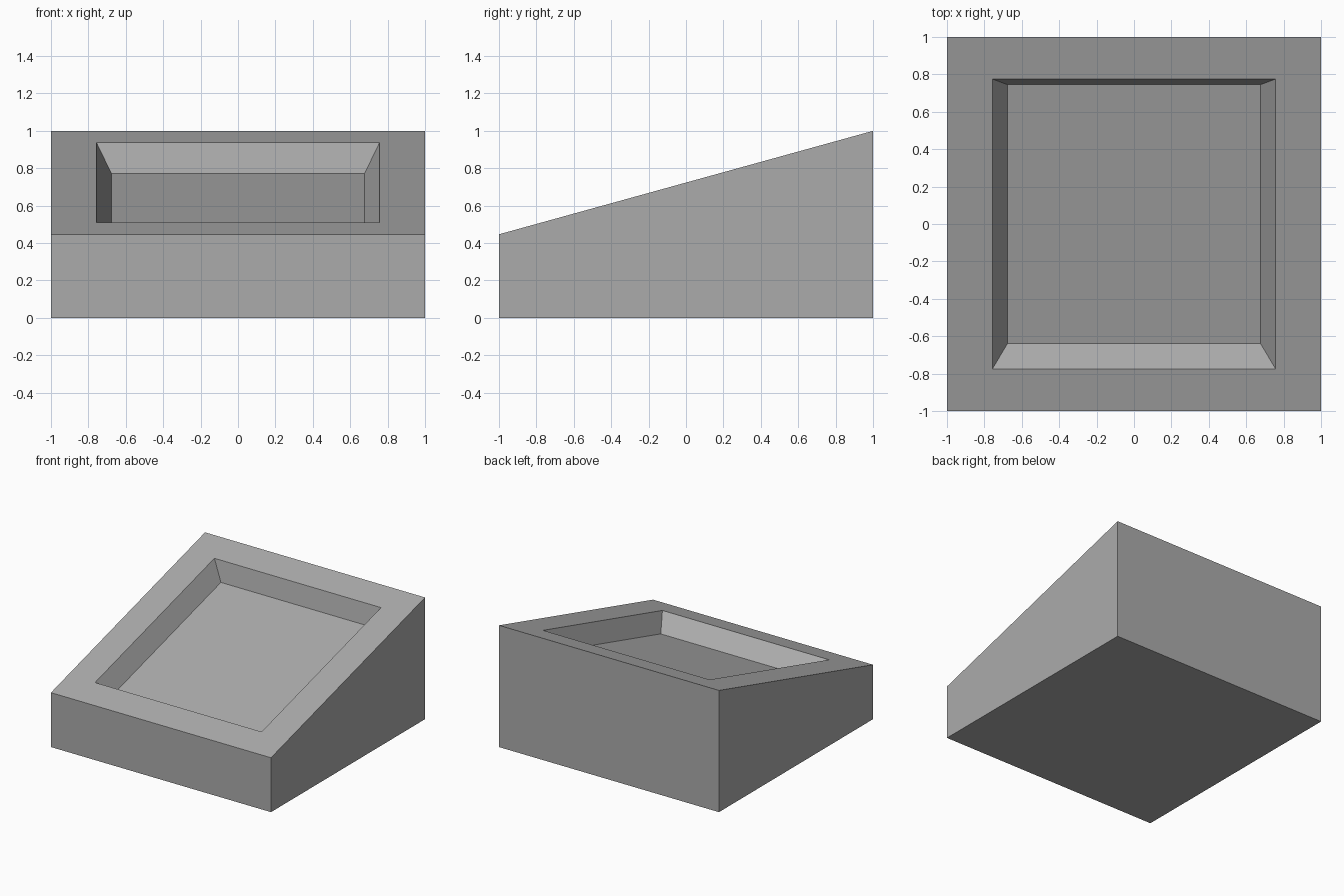
import bpy
import bmesh

cube = bpy.data.objects.get("Cube")
if cube:
    bpy.data.objects.remove(cube, do_unlink=True)

# Plain grey material
grey = bpy.data.materials.new("mid_grey")
grey.use_nodes = True
colour = (0.41, 0.41, 0.41, 1)
grey.diffuse_color = colour
grey.node_tree.nodes["Principled BSDF"].inputs["Base Color"].default_value = colour


def slope(y, drop=0.0):
    """Height of the sloping top, lowered by drop."""
    return 0.7235 + 0.2765 * y - drop


def ring(bm, half_x, front, back, height):
    """Four corners of a rectangle, anticlockwise from above."""
    corners = [(-half_x, front), (half_x, front), (half_x, back), (-half_x, back)]
    return [bm.verts.new((x, y, height(y))) for x, y in corners]


def bridge(bm, lower, upper):
    for i in range(4):
        j = (i + 1) % 4
        bm.faces.new((lower[i], lower[j], upper[j], upper[i]))


# Wedge block: base, outer edge, recess rim and recess floor
bm = bmesh.new()
rings = [
    ring(bm, 1, -1, 1, lambda y: 0),
    ring(bm, 1, -1, 1, slope),
    ring(bm, 0.757, -0.775, 0.775, slope),
    ring(bm, 0.677, -0.64, 0.745, lambda y: slope(y, 0.157)),
]
for lower, upper in zip(rings, rings[1:]):
    bridge(bm, lower, upper)
bm.faces.new(rings[0][::-1])
bm.faces.new(rings[-1])
bmesh.ops.recalc_face_normals(bm, faces=bm.faces)

mesh = bpy.data.meshes.new("recessed_wedge")
bm.to_mesh(mesh)
bm.free()
mesh.materials.append(grey)
bpy.context.collection.objects.link(bpy.data.objects.new("recessed_wedge", mesh))
